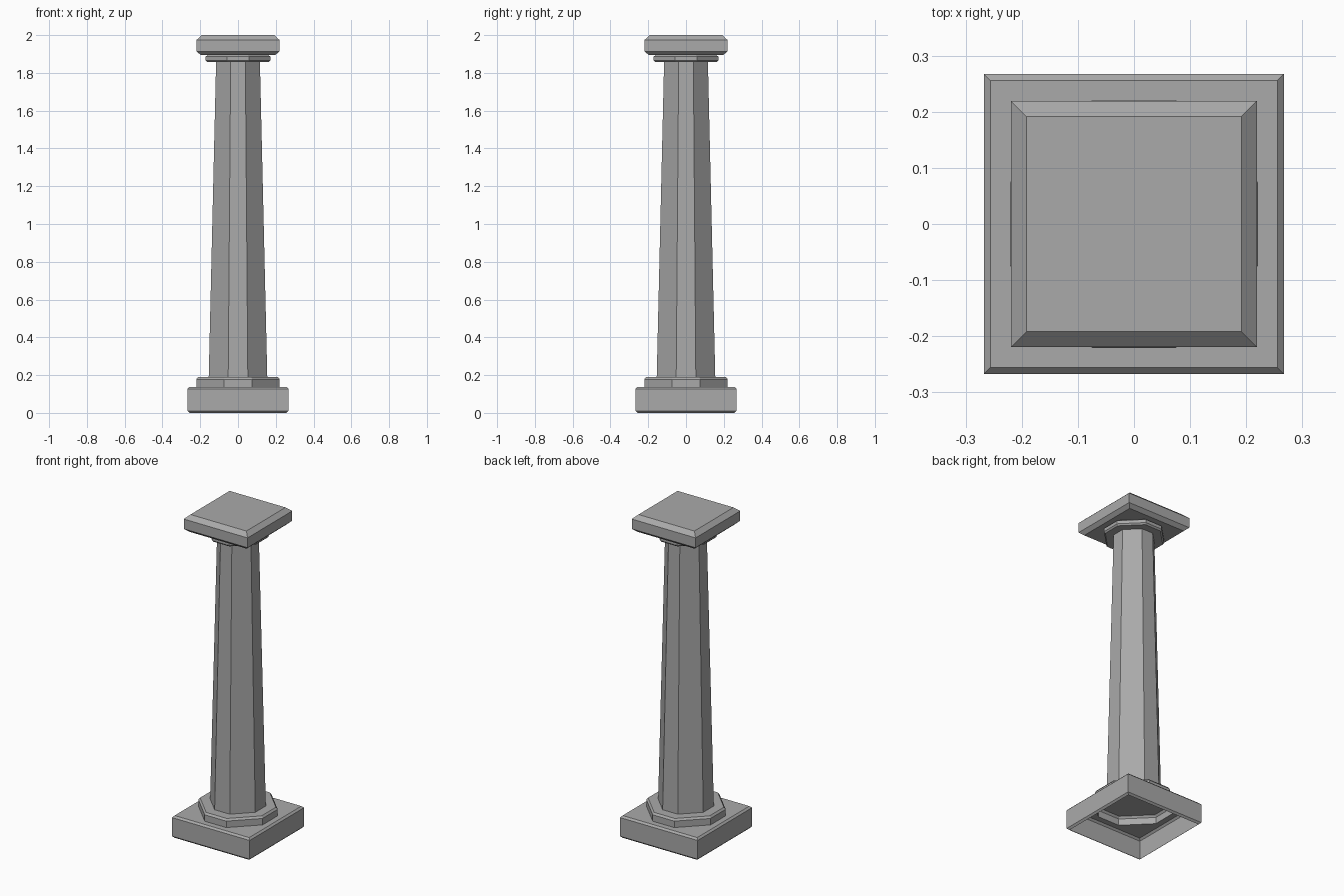
import bpy, bmesh

if "Cube" in bpy.data.objects:
    bpy.data.objects.remove(bpy.data.objects["Cube"])

FLAT = 0.335  # half-length of an axis-facing flat relative to its distance from centre

stone = bpy.data.materials.new("dark_stone")
stone.diffuse_color = (0.4, 0.4, 0.4, 1)
stone.use_nodes = True
stone.node_tree.nodes["Principled BSDF"].inputs["Base Color"].default_value = stone.diffuse_color


def ring(bm, half, z, flat):
    """Eight-point loop: a corner-cut square, or a plain square when flat is 1."""
    f = half * flat
    pts = [(half, -f), (half, f), (f, half), (-f, half),
           (-half, f), (-half, -f), (-f, -half), (f, -half)]
    return [bm.verts.new((x, y, z)) for x, y in pts]


def stack(name, profile, cap_top=False, cap_bottom=False):
    """Skin a list of (half width, z, flat ratio) loops into a shell."""
    bm = bmesh.new()
    loops = [ring(bm, *p) for p in profile]
    for a, b in zip(loops, loops[1:]):
        for i in range(8):
            j = (i + 1) % 8
            bm.faces.new((a[i], a[j], b[j], b[i]))
    if cap_top:
        bm.faces.new(loops[-1])
    if cap_bottom:
        bm.faces.new(loops[0][::-1])
    bmesh.ops.remove_doubles(bm, verts=bm.verts, dist=1e-5)
    bmesh.ops.recalc_face_normals(bm, faces=bm.faces)
    # open shells: make sure the walls face outward
    wall = max(bm.faces, key=lambda f: f.calc_center_median().x)
    if wall.normal.x < 0:
        bmesh.ops.reverse_faces(bm, faces=bm.faces)
    mesh = bpy.data.meshes.new(name)
    bm.to_mesh(mesh)
    bm.free()
    mesh.materials.append(stone)
    obj = bpy.data.objects.new(name, mesh)
    bpy.context.collection.objects.link(obj)
    return obj


# square plinth, open underneath, its top running in to the base ring
stack("plinth", [(0.256, 0.0, 1), (0.267, 0.011, 1), (0.267, 0.127, 1),
                 (0.256, 0.138, 1), (0.221, 0.138, FLAT)])

# corner-cut base ring, its top running in to the shaft
stack("base_ring", [(0.221, 0.138, FLAT), (0.221, 0.178, FLAT),
                    (0.211, 0.190, FLAT), (0.155, 0.190, FLAT)])

# tapering shaft, closed at its foot
stack("shaft", [(0.155, 0.190, FLAT), (0.116, 1.857, FLAT)], cap_bottom=True)

# collar under the capital
stack("collar", [(0.116, 1.857, FLAT), (0.163, 1.857, FLAT), (0.171, 1.866, FLAT),
                 (0.171, 1.886, FLAT), (0.160, 1.894, FLAT)])

# square capital with chamfered edges
stack("capital", [(0.160, 1.894, FLAT), (0.197, 1.894, 1), (0.219, 1.914, 1),
                  (0.219, 1.975, 1), (0.192, 2.0, 1)], cap_top=True)
